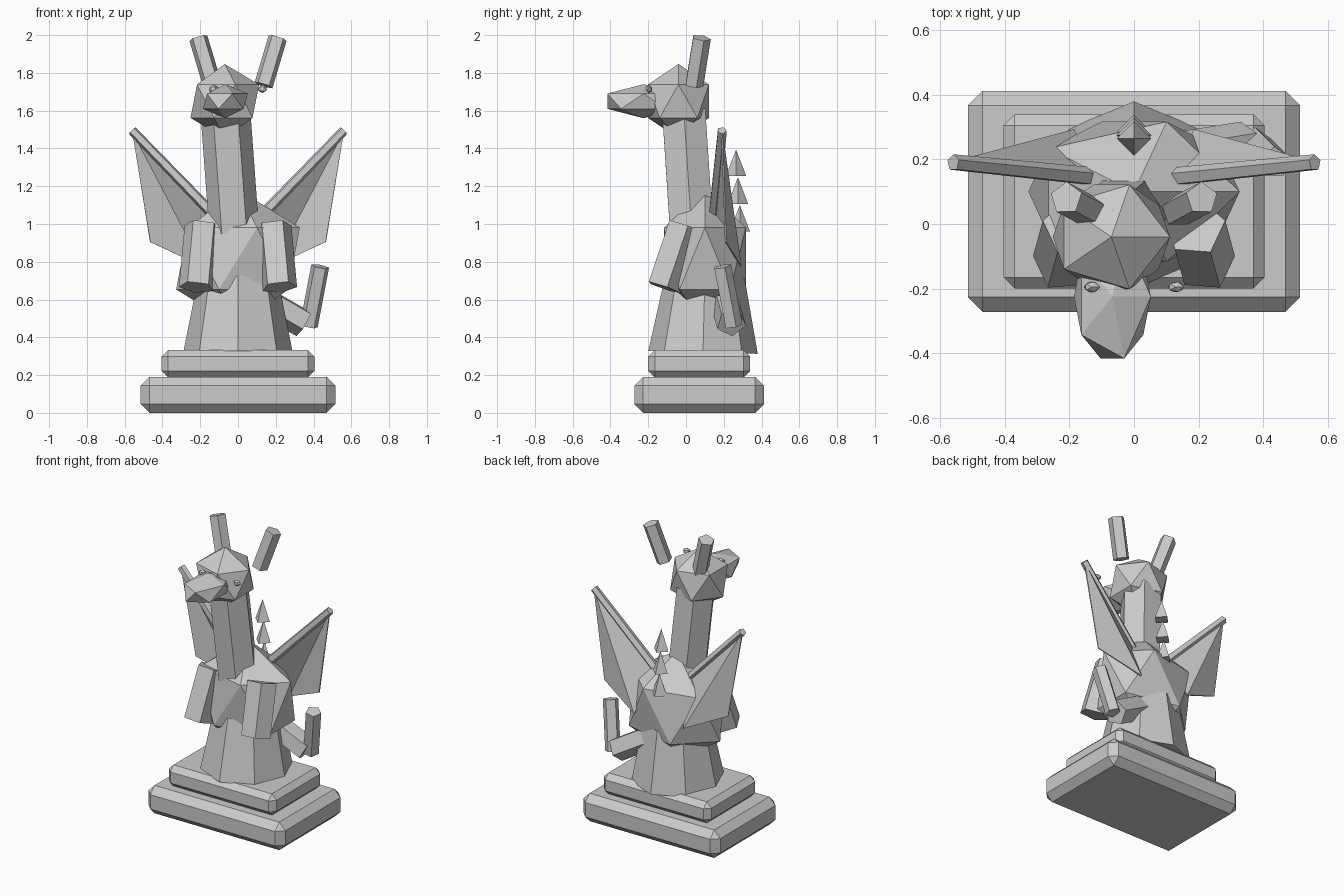
import bpy, bmesh
from math import radians
from mathutils import Vector, Matrix

old = bpy.data.objects.get("Cube")
if old:
    bpy.data.objects.remove(old, do_unlink=True)

# One plain stone colour
stone = bpy.data.materials.new("grey_stone")
stone.use_nodes = True
grey = (0.6, 0.6, 0.6, 1)
stone.diffuse_color = grey
stone.node_tree.nodes["Principled BSDF"].inputs["Base Color"].default_value = grey


def finish(name, bm):
    bmesh.ops.recalc_face_normals(bm, faces=bm.faces)
    mesh = bpy.data.meshes.new(name)
    bm.to_mesh(mesh)
    bm.free()
    mesh.materials.append(stone)
    ob = bpy.data.objects.new(name, mesh)
    bpy.context.collection.objects.link(ob)
    return ob


def gem(name, centre, radii):
    """Scaled icosahedron."""
    bm = bmesh.new()
    bmesh.ops.create_icosphere(bm, subdivisions=1, radius=1)
    bmesh.ops.transform(bm, verts=bm.verts,
                        matrix=Matrix.Translation(centre) @ Matrix.Diagonal((*radii, 1)))
    return finish(name, bm)


def rod(name, start, end, r1, r2, sides, spin=0):
    """Tapered prism between two points."""
    a, b = Vector(start), Vector(end)
    axis = b - a
    turn = Vector((0, 0, 1)).rotation_difference(axis).to_matrix().to_4x4()
    bm = bmesh.new()
    bmesh.ops.create_cone(bm, cap_ends=True, segments=sides, radius1=r1, radius2=r2,
                          depth=axis.length)
    bmesh.ops.transform(bm, verts=bm.verts, matrix=Matrix.Translation((a + b) / 2) @ turn
                        @ Matrix.Rotation(radians(spin), 4, "Z"))
    return finish(name, bm)


def slab(name, centre, size, bevel):
    """Box with chamfered edges."""
    bm = bmesh.new()
    bmesh.ops.create_cube(bm, size=1, matrix=Matrix.Translation(centre)
                          @ Matrix.Diagonal((*size, 1)))
    ob = finish(name, bm)
    mod = ob.modifiers.new("chamfer", "BEVEL")
    mod.width, mod.segments = bevel, 1
    return ob


# Stepped plinth
slab("plinth_lower", (0, 0.07, 0.095), (1.03, 0.685, 0.19), 0.046)
slab("plinth_upper", (0, 0.07, 0.26), (0.81, 0.54, 0.145), 0.035)

# Body, neck and head
rod("lower_body", (0, 0.09, 0.32), (0, 0.1, 0.72), 0.29, 0.21, 8)
gem("torso", (0, 0.1, 0.817), (0.366, 0.255, 0.366))
rod("neck", (-0.02, 0.03, 0.96), (-0.067, -0.012, 1.6), 0.132, 0.132, 6, 90)
gem("head", (-0.07, -0.04, 1.65), (0.203, 0.19, 0.197))
gem("snout", (-0.067, -0.225, 1.65), (0.133, 0.225, 0.09))

# Tail bent upward on the left side
rod("tail_root", (0.1, 0.2, 0.62), (0.35, 0.24, 0.475), 0.08, 0.08, 5)
rod("tail_tip", (0.375, 0.25, 0.46), (0.435, 0.19, 0.775), 0.05, 0.05, 5)

# Back spikes
for i in range(3):
    z = 0.96 + 0.147 * i
    y = 0.285 - 0.01 * i
    rod(f"back_spike_{i + 1}", (0, y, z), (0, y, z + 0.14), 0.054, 0, 4)

# Paired parts
for side, s in (("left", 1), ("right", -1)):
    gem(f"{side}_eye", (s * 0.13, -0.195, 1.715), (0.027, 0.018, 0.022))
    rod(f"{side}_horn", (s * 0.135, 0.04, 1.735), (s * 0.21, 0.08, 1.985), 0.052, 0.052, 5)
    rod(f"{side}_arm", (s * 0.19, -0.01, 0.99), (s * 0.22, -0.12, 0.665), 0.095, 0.095, 5)
    rod(f"{side}_wing_spar", (s * 0.12, 0.145, 1.04), (s * 0.56, 0.19, 1.495), 0.03, 0.026, 5)

    # Folded wing membrane
    bm = bmesh.new()
    root, tip, corner, fold = (bm.verts.new((s * x, y, z)) for x, y, z in (
        (0.13, 0.15, 1.05), (0.56, 0.19, 1.49), (0.465, 0.21, 0.905), (0.185, 0.29, 0.775)))
    bm.faces.new((root, tip, fold))
    bm.faces.new((tip, corner, fold))
    wing = finish(f"{side}_wing_membrane", bm)
    thick = wing.modifiers.new("thickness", "SOLIDIFY")
    thick.thickness, thick.offset = 0.008, 0
